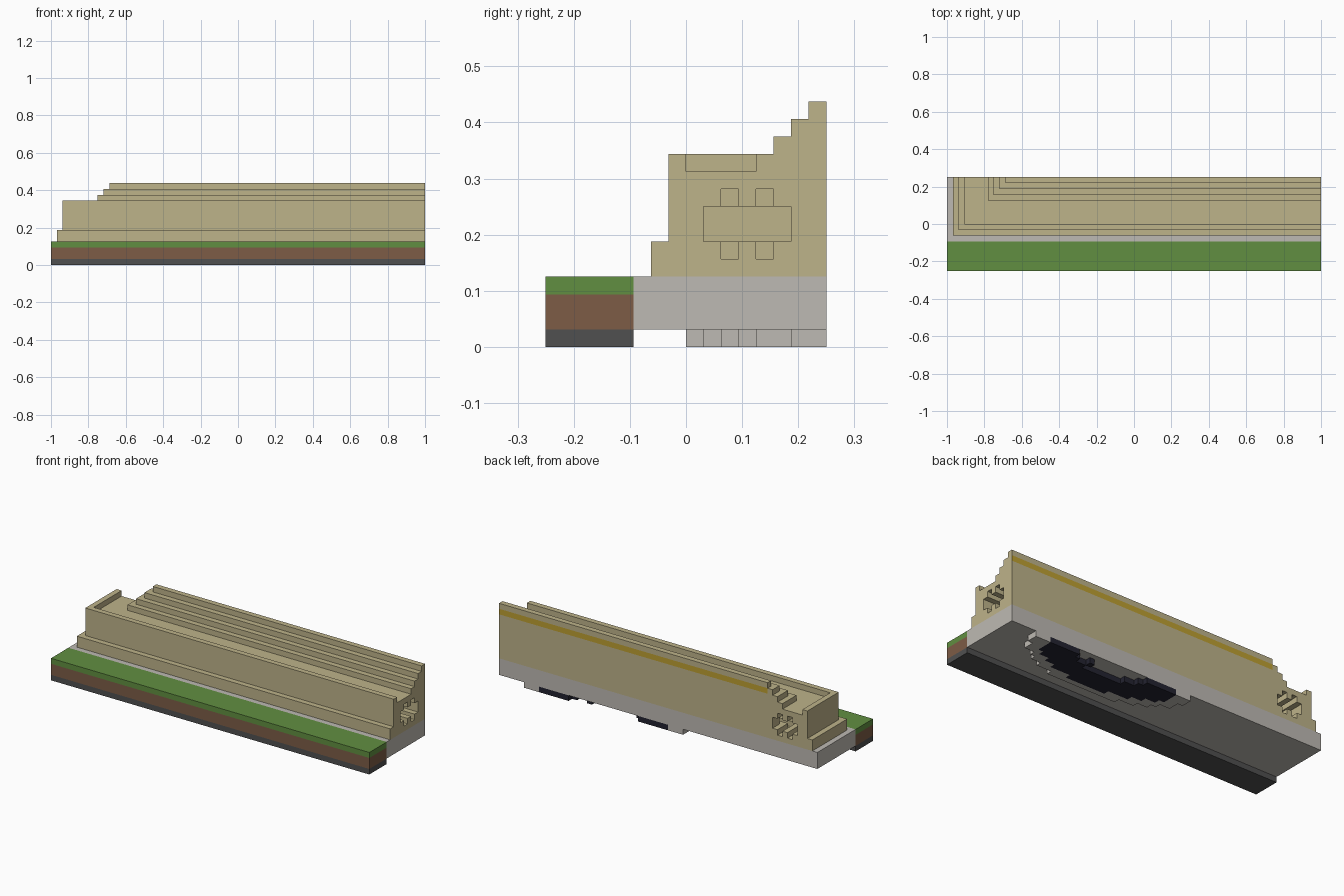
import bpy
import bmesh
from math import sqrt

if "Cube" in bpy.data.objects:
    bpy.data.objects.remove(bpy.data.objects["Cube"], do_unlink=True)

U = 1 / 32              # one block
NX, NY = 64, 16         # footprint in blocks


def material(name, rgb):
    lin = [(c / 255 / 12.92) if c < 11 else ((c / 255 + 0.055) / 1.055) ** 2.4 for c in rgb]
    m = bpy.data.materials.new(name)
    m.use_nodes = True
    m.diffuse_color = (*lin, 1)
    m.node_tree.nodes["Principled BSDF"].inputs["Base Color"].default_value = (*lin, 1)
    return m


TAN = material("sandstone", (190, 179, 138))
GRASS = material("grass", (97, 143, 65))
STONE = material("pale stone", (190, 186, 179))
EARTH = material("earth", (125, 92, 70))
ROCK = material("dark rock", (80, 80, 80))
GOLD = material("gold", (190, 160, 50))
NIGHT = material("night blue", (35, 35, 48))


def prism(bm, outline, z0, z1):
    """Extrude a counter-clockwise outline given in blocks."""
    verts = [bm.verts.new((i * U - 1, j * U - 0.25, z0 * U)) for i, j in outline]
    base = bm.faces.new(verts)
    ext = bmesh.ops.extrude_face_region(bm, geom=[base])
    moved = [v for v in ext["geom"] if isinstance(v, bmesh.types.BMVert)]
    bmesh.ops.translate(bm, verts=moved, vec=(0, 0, (z1 - z0) * U))


def box(bm, i0, i1, j0, j1, z0, z1):
    prism(bm, [(i0, j0), (i1, j0), (i1, j1), (i0, j1)], z0, z1)


def band(bm, a, b, z0, z1):
    """L-shaped wall along the front and the right-hand end, from depth a to b."""
    if b >= NY:
        box(bm, a - 5, NX, a, NY, z0, z1)
    else:
        prism(bm, [(a - 5, a), (NX, a), (NX, b), (b - 5, b), (b - 5, NY), (a - 5, NY)], z0, z1)


def finish(bm, name, *mats):
    bmesh.ops.recalc_face_normals(bm, faces=bm.faces)
    me = bpy.data.meshes.new(name)
    bm.to_mesh(me)
    bm.free()
    for m in mats:
        me.materials.append(m)
    ob = bpy.data.objects.new(name, me)
    bpy.context.collection.objects.link(ob)
    return ob


def block(name, mat, *size):
    bm = bmesh.new()
    box(bm, *size)
    return finish(bm, name, mat)


def walls(name, layers):
    bm = bmesh.new()
    for z0, z1, bands in layers:
        for a, b in bands:
            band(bm, a, b, z0, z1)
    return finish(bm, name, TAN)


# Ground strip along the front
block("rock_layer", ROCK, 0, NX, 0, 5, 0, 1)
block("earth_layer", EARTH, 0, NX, 0, 5, 1, 3)
block("grass_layer", GRASS, 0, NX, 0, 5, 3, 4)

# Foundation and building
block("foundation", STONE, 0, NX, 5, NY, 1, 4)
slots = [(11, 12), (13, NY)]
walls("plinth", [(4, 5, [(6, NY)]), (5, 6, [(6, 10)] + slots)])
walls("corridor_walls", [(6, 8, [(7, 9), (14, NY)]), (8, 9, [(7, 10)] + slots)])
walls("terrace_and_parapet", [(9, 10, [(7, NY)]), (10, 11, [(7, 8), (12, NY)])])
walls("upper_steps", [(11, 12, [(13, NY)]), (12, 13, [(14, 15)]), (13, 14, [(15, NY)])])

# Step core, gold on its rear face
bm = bmesh.new()
band(bm, 15, NY, 12, 13)
core = finish(bm, "gold_trimmed_step", TAN, GOLD)
for p in core.data.polygons:
    p.material_index = 1 if p.normal.y > 0.5 else 0


# Stepped half-oval under the foundation: pale rim, dark crescent, open centre
def half_width(a, b, j):
    t = (NY - j - 0.5) / b
    return round(a * sqrt(1 - t * t)) if t < 1 else 0


CX = 43
rim, crescent = bmesh.new(), bmesh.new()
for j in range(8, NY):
    widths = [half_width(a, b, j) for a, b in ((16, 8.3), (13.5, 6.8), (7.5, 3))]
    for bm, outer, inner in ((rim, widths[0], widths[1]), (crescent, widths[1], widths[2])):
        if outer > inner:
            if inner == 0:
                box(bm, CX - outer, CX + outer, j, j + 1, 0, 1)
            else:
                box(bm, CX - outer, CX - inner, j, j + 1, 0, 1)
                box(bm, CX + inner, CX + outer, j, j + 1, 0, 1)
box(crescent, 46, 47, 14, 15, 0, 1)
finish(rim, "underside_rim", STONE)
finish(crescent, "underside_crescent", NIGHT)
